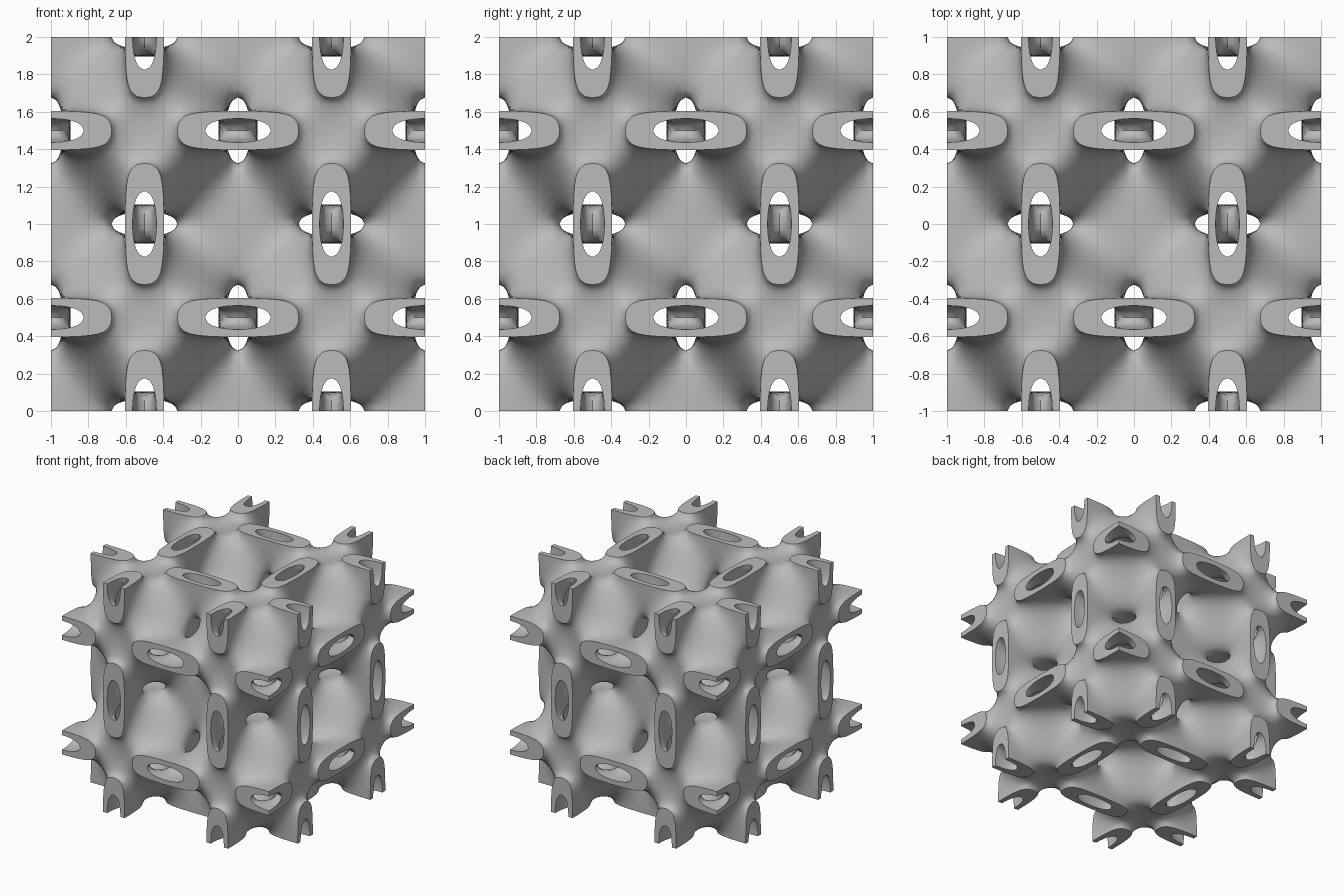
import bpy
import bmesh
from itertools import product
from math import cos, sin, pi, atan2
from mathutils import Vector

if "Cube" in bpy.data.objects:
    bpy.data.objects.remove(bpy.data.objects["Cube"], do_unlink=True)

STEPS = 18             # grid cells along one block
SIZE = 0.5             # block edge, half a period
STEP = SIZE / STEPS
LEVEL = 0.45           # half thickness of the wall, in field units
TURN = 2 * pi


def field(p):
    a, b, c = (cos(TURN * v) for v in p)
    return 3 * (a + b + c) + 4 * a * b * c


def gradient(p):
    a, b, c = (cos(TURN * v) for v in p)
    return Vector((-sin(TURN * p.x) * (3 + 4 * b * c),
                   -sin(TURN * p.y) * (3 + 4 * a * c),
                   -sin(TURN * p.z) * (3 + 4 * a * b))) * TURN


def sample_point(i):
    return Vector([(n - 0.5) * STEP for n in i])


def shift(i, axis, amount=1):
    j = list(i)
    j[axis] += amount
    return tuple(j)


samples = {i: field(sample_point(i)) for i in product(range(STEPS + 2), repeat=3)}


def build_sheet(level):
    """One skin of the wall: a point per crossed cell, a quad per crossed edge."""
    sums, quads = {}, []
    for i, here in samples.items():
        for axis in range(3):
            j = shift(i, axis)
            if j not in samples or (here > level) == (samples[j] > level):
                continue
            t = (level - here) / (samples[j] - here)
            hit = sample_point(i).lerp(sample_point(j), t)
            u, v = (axis + 1) % 3, (axis + 2) % 3
            ring = [i, shift(i, u, -1), shift(shift(i, u, -1), v, -1), shift(i, v, -1)]
            ring = [c for c in ring if min(c) >= 0 and max(c) <= STEPS]
            for cell in ring:
                total, count = sums.get(cell, (Vector(), 0))
                sums[cell] = (total + hit, count + 1)
            if len(ring) == 4:
                quads.append(ring)
    points = {}
    for cell, (total, count) in sums.items():
        p = total / count
        # Pull the point onto the exact surface
        for _ in range(5):
            g = gradient(p)
            move = g * ((level - field(p)) / max(g.length_squared, 1))
            if move.length > STEP / 2:
                move.length = STEP / 2
            p = p + move
        # Keep mirror-plane points exactly on their planes
        for k in range(3):
            if cell[k] in (0, STEPS):
                p[k] = cell[k] * STEP
        points[cell] = p
    return points, quads


def facing(points, direction):
    normal = Vector()
    for a, b in zip(points, points[1:] + points[:1]):
        normal += a.cross(b)
    return points if normal.dot(direction) > 0 else points[::-1]


# Walls of one block
walls, sheets = [], []
for side in (1, -1):
    points, quads = build_sheet(side * LEVEL)
    sheets.append(points)
    for ring in quads:
        corners = [points[c] for c in ring]
        middle = sum(corners, Vector()) / 4
        walls.append(facing(corners, gradient(middle) * side))

# Flat rims where the block meets the outside of the cube
rims = []
for axis in range(3):
    outward = Vector([-1 if k == axis else 0 for k in range(3)])
    for far, near in (((axis + 1) % 3, (axis + 2) % 3), ((axis + 2) % 3, (axis + 1) % 3)):
        outline = []
        for points, order in zip(sheets, (1, -1)):
            chain = [p for c, p in points.items() if c[axis] == 0 and c[far] > c[near]]
            chain.sort(key=lambda p: atan2(p[near], SIZE - p[far]))
            outline += chain[::order]
        rims.append((axis, facing(outline, outward)))

# Reflect the block into one octant of the cube
bm = bmesh.new()
for turn in product((0, 1), repeat=3):
    faces = walls + [f for axis, f in rims if turn[axis] == 0]
    made = {}
    for face in faces:
        verts = []
        for p in face:
            key = tuple(p)
            if key not in made:
                made[key] = bm.verts.new([-v if t else v - 1 for v, t in zip(p, turn)])
            if made[key] not in verts:
                verts.append(made[key])
        if len(verts) > 2:
            bm.faces.new(verts[::-1] if sum(turn) % 2 else verts)
bmesh.ops.remove_doubles(bm, verts=bm.verts, dist=0.00005)
bmesh.ops.triangulate(bm, faces=[f for f in bm.faces if len(f.verts) > 4])

mesh = bpy.data.meshes.new("lattice_shell")
bm.to_mesh(mesh)
bm.free()

grey = bpy.data.materials.new("plain_grey")
grey.use_nodes = True
colour = (0.5, 0.5, 0.5, 1)
grey.diffuse_color = colour
grey.node_tree.nodes["Principled BSDF"].inputs["Base Color"].default_value = colour
mesh.materials.append(grey)

shell = bpy.data.objects.new("lattice_shell", mesh)
bpy.context.collection.objects.link(shell)
shell.location.z = 1

# Smooth walls, crisp rims
bpy.context.view_layer.objects.active = shell
shell.select_set(True)
bpy.ops.object.shade_smooth_by_angle(angle=pi / 5)

# Mirror the octant into the full cube
mirror = shell.modifiers.new("full_cube", 'MIRROR')
mirror.use_axis = (True, True, True)
mirror.use_clip = True
mirror.merge_threshold = 0.0001
